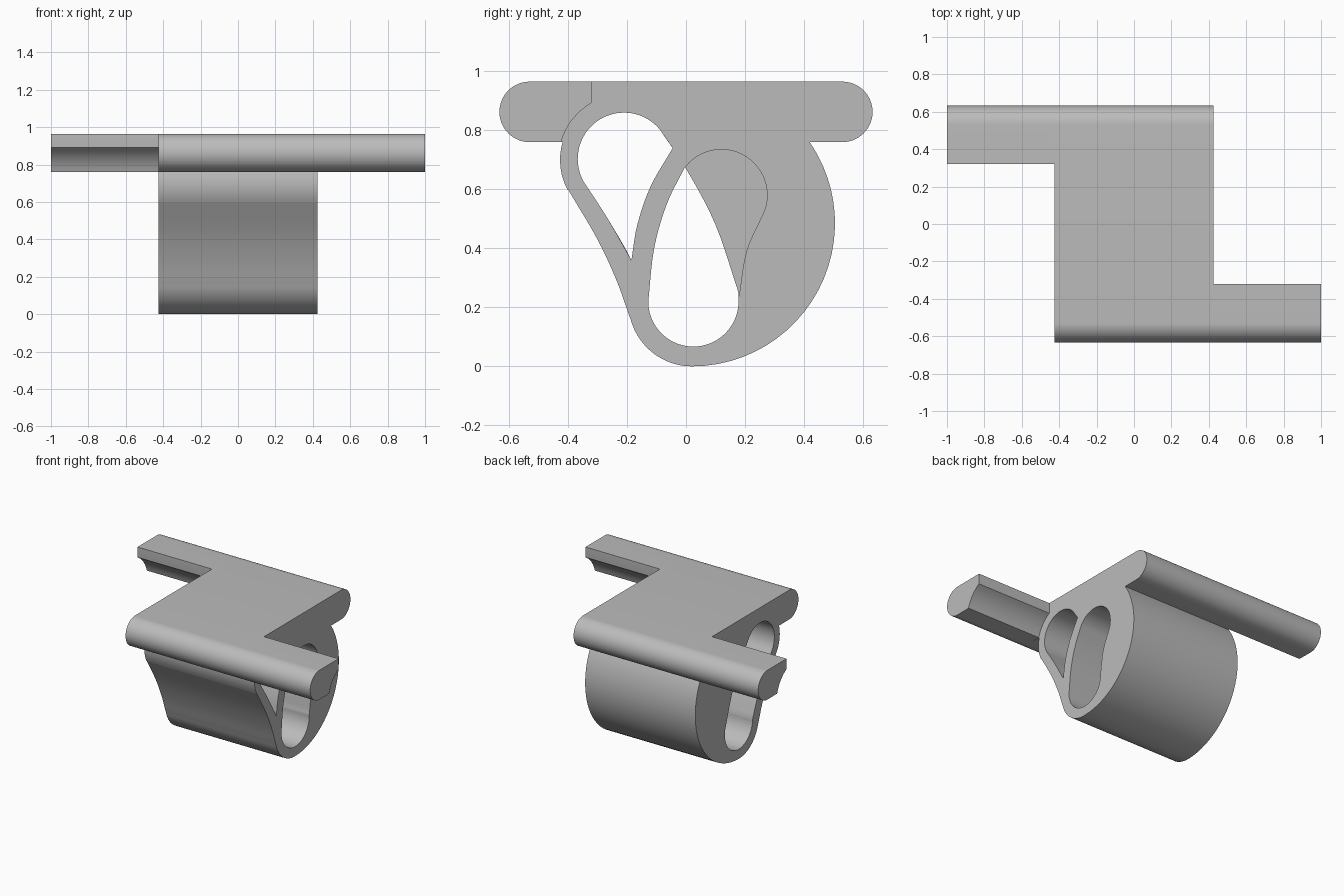
import bpy, bmesh
from math import sin, cos, radians
from mathutils import Vector

if "Cube" in bpy.data.objects:
    bpy.data.objects.remove(bpy.data.objects["Cube"], do_unlink=True)

HALF = 0.425  # half the width of the clip body

grey = bpy.data.materials.new("plain grey")
grey.use_nodes = True
grey.diffuse_color = (0.5, 0.5, 0.5, 1)
grey.node_tree.nodes["Principled BSDF"].inputs["Base Color"].default_value = (0.5, 0.5, 0.5, 1)


def arc(y, z, r, a0, a1):
    """Points of an arc in the y-z plane, about one for every five degrees."""
    n = max(2, int(abs(a1 - a0) / 5))
    angles = [radians(a0 + (a1 - a0) * i / n) for i in range(n + 1)]
    return [Vector((y + r * cos(a), z + r * sin(a))) for a in angles]


def curve(*pts, steps=5):
    """Smooth curve through a few points, ends included."""
    p = [Vector(q) for q in pts]
    p = [2 * p[0] - p[1]] + p + [2 * p[-1] - p[-2]]
    out = []
    for a, b, c, d in zip(p, p[1:], p[2:], p[3:]):
        for i in range(steps):
            t = i / steps
            out.append(0.5 * (2 * b + (c - a) * t + (2 * a - 5 * b + 4 * c - d) * t * t
                              + (3 * b - a - 3 * c + d) * t ** 3))
    return out + [p[-2]]


def prism(name, outline, x0, x1):
    """Extrude a y-z outline along x."""
    pts = []
    for q in outline:
        if not pts or (q - pts[-1]).length > 0.002:
            pts.append(q)
    if (pts[0] - pts[-1]).length < 0.002:
        pts.pop()
    bm = bmesh.new()
    face = bm.faces.new([bm.verts.new((x0, p.x, p.y)) for p in pts])
    grown = bmesh.ops.extrude_face_region(bm, geom=[face])["geom"]
    verts = [v for v in grown if isinstance(v, bmesh.types.BMVert)]
    bmesh.ops.translate(bm, verts=verts, vec=(x1 - x0, 0, 0))
    bmesh.ops.recalc_face_normals(bm, faces=bm.faces)
    mesh = bpy.data.meshes.new(name)
    bm.to_mesh(mesh)
    bm.free()
    mesh.materials.append(grey)
    obj = bpy.data.objects.new(name, mesh)
    bpy.context.collection.objects.link(obj)
    return obj


def activate(obj):
    bpy.ops.object.select_all(action="DESELECT")
    obj.select_set(True)
    bpy.context.view_layer.objects.active = obj


def smooth(obj):
    activate(obj)
    bpy.ops.object.shade_smooth_by_angle(angle=radians(30))


def cut(obj, cutter):
    activate(obj)
    mod = obj.modifiers.new("cut", "BOOLEAN")
    mod.operation = "DIFFERENCE"
    mod.solver = "EXACT"
    mod.object = cutter
    bpy.ops.object.modifier_apply(modifier=mod.name)
    bpy.data.objects.remove(cutter, do_unlink=True)


# Body: round-ended top plate with the hanging loop below
cap_z, cap_r = 0.8625, 0.1025
body_outline = (
    arc(0.53, cap_z, cap_r, -90, 90)
    + arc(-0.53, cap_z, cap_r, 90, 270)
    + arc(-0.21, 0.70, 0.217, 164, 208)
    + curve((-0.40, 0.60), (-0.30, 0.43), (-0.235, 0.29), (-0.192, 0.17))
    + arc(0.02, 0.215, 0.215, 195, 270)
    + arc(0.02, 0.485, 0.485, -90, 34.5)
)
body = prism("clip_body", body_outline, -HALF, HALF)

# Wide slanted opening through the right half
upper_arc = arc(-0.21, 0.703, 0.157, 40, 210)
wide_hole = (
    upper_arc
    + curve((-0.346, 0.625), (-0.265, 0.5), (-0.185, 0.36), (-0.128, 0.22))
    + arc(0.025, 0.22, 0.153, 180, 365)
    + curve((0.178, 0.25), (0.10, 0.48), (0.0, 0.67), (-0.09, 0.804))
)
cut(body, prism("wide_hole", wide_hole, -0.6, 0))

# Pear-shaped opening in the left half, leaning the other way
pear_hole = (
    arc(0.025, 0.22, 0.153, 180, 365)
    + curve((0.18, 0.24), (0.205, 0.39), (0.26, 0.515))
    + arc(0.12, 0.58, 0.155, -25, 145)
    + curve((-0.007, 0.669), (-0.065, 0.55), (-0.108, 0.4), (-0.128, 0.22))
)
cut(body, prism("pear_hole", pear_hole, -0.01, 0.6))

# Teardrop opening beside it, leaving a thin curved wall between
drop_hole = (
    upper_arc
    + curve((-0.346, 0.625), (-0.265, 0.5), (-0.185, 0.36))
    + curve((-0.185, 0.36), (-0.165, 0.48), (-0.12, 0.61), (-0.045, 0.74))
)
cut(body, prism("drop_hole", drop_hole, -0.01, 0.6))
smooth(body)

# Arms: one to each side, hollowed on the inner lower edge
front_section = (
    [Vector((-0.32, 0.965)), Vector((-0.32, 0.90))]
    + arc(-0.21, 0.70, 0.222, 120, 164)
    + arc(-0.53, cap_z, cap_r, 270, 90)
)
back_section = [Vector((-p.x, p.y)) for p in front_section]
smooth(prism("front_arm", front_section, HALF, 1))
smooth(prism("back_arm", back_section, -1, -HALF))
